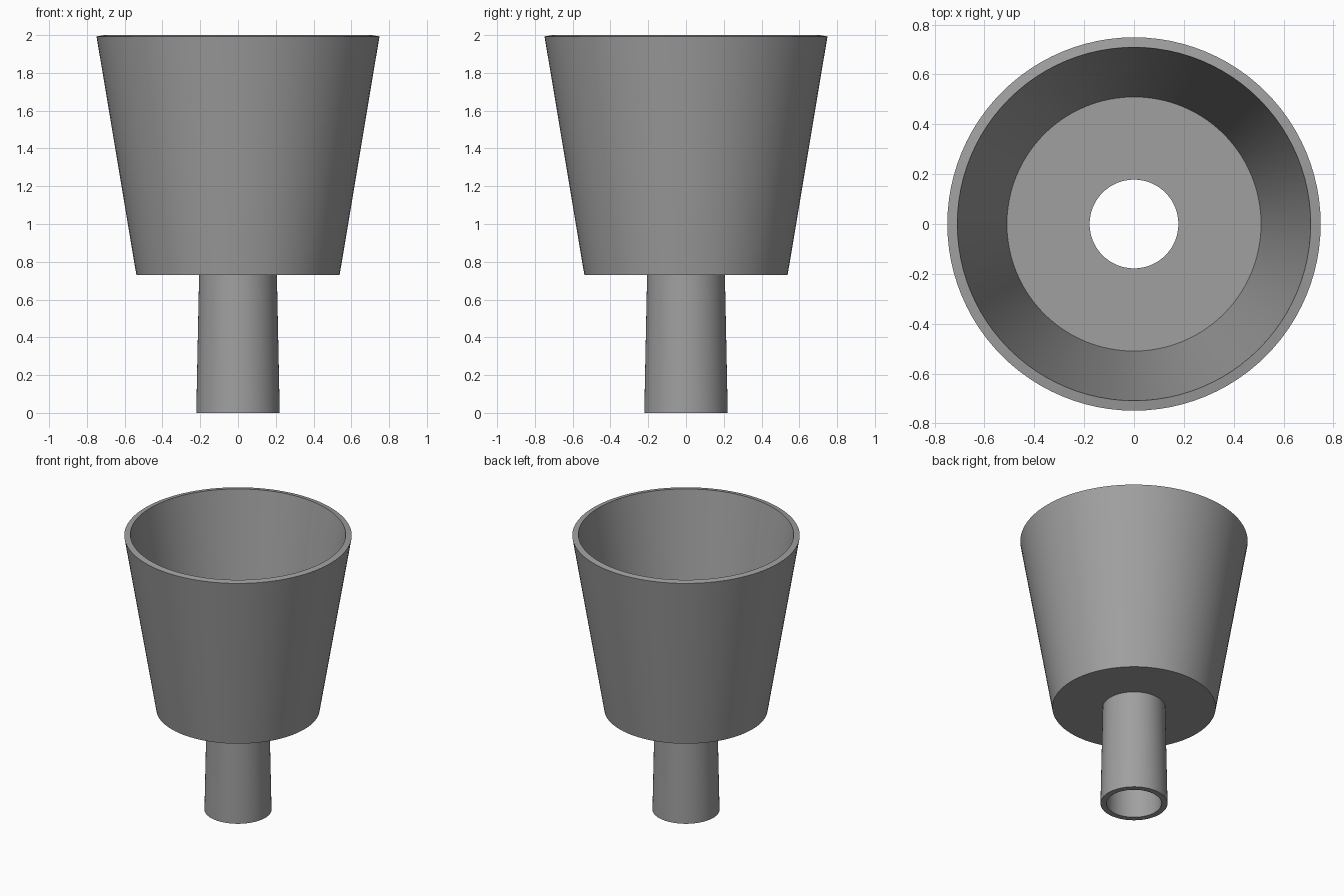
import bpy, bmesh, math

if "Cube" in bpy.data.objects:
    bpy.data.objects.remove(bpy.data.objects["Cube"])

SEGMENTS = 96

grey = bpy.data.materials.new("mid grey")
grey.diffuse_color = (0.35, 0.35, 0.35, 1)
grey.use_nodes = True
grey.node_tree.nodes["Principled BSDF"].inputs["Base Color"].default_value = grey.diffuse_color


def lathe(name, profile, mat):
    """Spin a closed (radius, z) loop around the z axis."""
    bm = bmesh.new()
    verts = [bm.verts.new((r, 0, z)) for r, z in profile]
    edges = [bm.edges.new((verts[i], verts[(i + 1) % len(verts)]))
             for i in range(len(verts))]
    bmesh.ops.spin(bm, geom=verts + edges, cent=(0, 0, 0), axis=(0, 0, 1),
                   angle=math.tau, steps=SEGMENTS, use_merge=True)
    bmesh.ops.remove_doubles(bm, verts=bm.verts, dist=1e-4)
    bmesh.ops.recalc_face_normals(bm, faces=bm.faces)
    mesh = bpy.data.meshes.new(name)
    bm.to_mesh(mesh)
    bm.free()
    mesh.materials.append(mat)
    obj = bpy.data.objects.new(name, mesh)
    bpy.context.collection.objects.link(obj)
    bpy.ops.object.select_all(action='DESELECT')
    obj.select_set(True)
    bpy.context.view_layer.objects.active = obj
    bpy.ops.object.shade_smooth_by_angle(angle=math.radians(30))
    return obj


# Hollow funnel: one thin wall running from spout to cup
lathe("funnel", [
    (0.221, 0.0),     # spout mouth, outside
    (0.206, 0.73),    # spout meets cup, outside
    (0.538, 0.73),    # cup base edge, outside
    (0.749, 1.993),   # rim, outside
    (0.709, 2.0),     # rim, inside
    (0.510, 0.76),    # cup floor edge
    (0.178, 0.76),    # drain hole
    (0.181, 0.0),     # spout mouth, inside
], grey)
